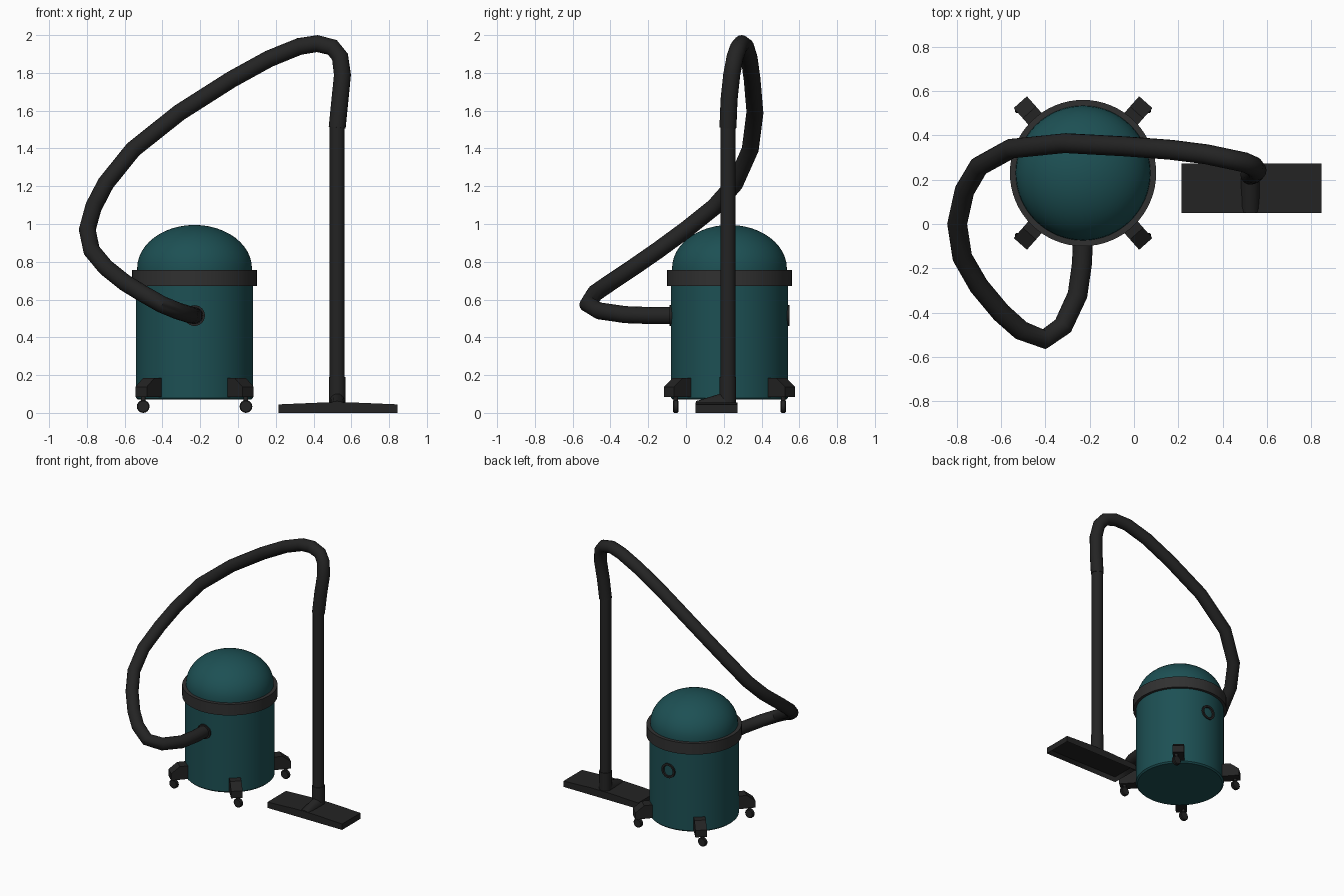
import bpy, bmesh, math
from mathutils import Vector, Matrix

if "Cube" in bpy.data.objects:
    bpy.data.objects.remove(bpy.data.objects["Cube"])

CX, CY = -0.23, 0.23          # axis of the canister
PX, PY = 0.525, 0.222         # axis of the upright pipe


def material(name, rgb):
    m = bpy.data.materials.new(name)
    m.diffuse_color = (*rgb, 1)
    m.use_nodes = True
    m.node_tree.nodes["Principled BSDF"].inputs["Base Color"].default_value = m.diffuse_color
    return m


TEAL = material("teal", (0.012, 0.08, 0.088))
BLACK = material("black", (0.017, 0.017, 0.017))
GREY = material("dark_grey", (0.03, 0.03, 0.03))


def finish(name, bm, mat, matrix=Matrix(), angle=35):
    bmesh.ops.recalc_face_normals(bm, faces=bm.faces)
    me = bpy.data.meshes.new(name)
    bm.to_mesh(me)
    bm.free()
    me.transform(matrix)
    me.materials.append(mat)
    ob = bpy.data.objects.new(name, me)
    bpy.context.collection.objects.link(ob)
    bpy.ops.object.select_all(action='DESELECT')
    ob.select_set(True)
    bpy.context.view_layer.objects.active = ob
    bpy.ops.object.shade_smooth_by_angle(angle=math.radians(angle))
    return ob


def lathe(name, profile, mat, matrix, sides=48):
    """Turn an (r, z) profile round the local z axis."""
    bm = bmesh.new()
    vs = [bm.verts.new((r, 0, z)) for r, z in profile]
    edges = [bm.edges.new(p) for p in zip(vs, vs[1:])]
    bmesh.ops.spin(bm, geom=vs + edges, axis=(0, 0, 1), cent=(0, 0, 0),
                   angle=math.tau, steps=sides)
    bmesh.ops.remove_doubles(bm, verts=bm.verts, dist=1e-5)
    return finish(name, bm, mat, matrix)


def prism(name, profile, width, mat, matrix):
    """Extrude an (x, z) outline by width, centred on local y."""
    bm = bmesh.new()
    f = bm.faces.new([bm.verts.new((x, -width / 2, z)) for x, z in profile])
    new = bmesh.ops.extrude_face_region(bm, geom=[f])["geom"]
    bmesh.ops.translate(bm, vec=(0, width, 0),
                        verts=[v for v in new if isinstance(v, bmesh.types.BMVert)])
    return finish(name, bm, mat, matrix)


def at(x, y, z=0):
    return Matrix.Translation((x, y, z))


# Canister, band and domed lid
axis = at(CX, CY)
lathe("canister_body", [(0, .07), (.30, .07), (.31, .08), (.31, .70), (0, .70)], TEAL, axis, 64)
lathe("lid_band", [(.30, .672), (.33, .672), (.33, .757), (.30, .757), (.30, .672)], GREY, axis, 64)
dome = [(.304 * math.cos(a), .765 + .23 * math.sin(a))
        for a in (math.pi / 2 * i / 12 for i in range(12))]
lathe("domed_lid", [(0, .70), (.304, .70)] + dome + [(0, .995)], TEAL, axis, 64)

# Inlet (front) and exhaust (back) port rings
ring = [(0, -.03), (.055, -.03), (.055, .008), (.04, .008), (.036, -.006), (0, -.006)]
for name, s in (("front_port", -1), ("back_port", 1)):
    lathe(name, ring, BLACK, at(CX, CY + s * .31, .515) @ Matrix.Rotation(-s * math.pi / 2, 4, 'X'), 24)

# Four feet with casters
foot = [(.27, .085), (.427, .085), (.427, .138), (.365, .185), (.27, .185)]
wheel = [(0, -.014), (.029, -.014), (.034, -.009), (.034, .009), (.029, .014), (0, .014)]
stem = [(0, .035), (.012, .035), (.012, .10), (0, .10)]
for sx, lr in ((-1, "left"), (1, "right")):
    for sy, fb in ((-1, "front"), (1, "back")):
        ang = math.atan2(sy * .749, sx * .663)
        prism(f"{fb}_{lr}_foot", foot, .08, BLACK, axis @ Matrix.Rotation(ang, 4, 'Z'))
        x, y = CX + sx * .272, CY + sy * .285
        lathe(f"{fb}_{lr}_wheel", wheel, BLACK,
              at(x, y, .034) @ Matrix.Rotation(math.pi / 2, 4, 'X'), 16)
        lathe(f"{fb}_{lr}_wheel_stem", stem, BLACK, at(x, y), 12)

# Flexible hose: straight-segment path with a round bevel
path = [(-.23, -.06, .515), (-.235, -.18, .515), (-.255, -.32, .52), (-.32, -.46, .54),
        (-.405, -.52, .575), (-.51, -.48, .635), (-.60, -.40, .69), (-.70, -.28, .77),
        (-.775, -.15, .86), (-.798, 0, .97), (-.765, .15, 1.09), (-.70, .26, 1.215),
        (-.555, .34, 1.395), (-.31, .365, 1.59), (-.035, .35, 1.765), (.165, .335, 1.875),
        (.325, .315, 1.94), (.42, .295, 1.955), (.50, .278, 1.935), (.54, .26, 1.885),
        (.553, .242, 1.79), (.54, .228, 1.66), (PX, PY, 1.51)]
cu = bpy.data.curves.new("hose", 'CURVE')
cu.dimensions = '3D'
cu.bevel_depth = .045
cu.bevel_resolution = 6
cu.use_fill_caps = True
sp = cu.splines.new('POLY')
sp.points.add(len(path) - 1)
for p, co in zip(sp.points, path):
    p.co = (*co, 1)
cu.materials.append(BLACK)
hose = bpy.data.objects.new("hose", cu)
bpy.context.collection.objects.link(hose)
bpy.ops.object.select_all(action='DESELECT')
hose.select_set(True)
bpy.context.view_layer.objects.active = hose
bpy.ops.object.convert(target='MESH')
bpy.ops.object.shade_smooth_by_angle(angle=math.radians(45))

# Upright pipe and its socket
pipe = at(PX, PY)
lathe("upright_pipe", [(0, .08), (.04, .08), (.04, 1.53), (0, 1.53)], BLACK, pipe, 24)
lathe("pipe_socket", [(0, .05), (.044, .05), (.044, .19), (0, .19)], BLACK, pipe, 24)

# Floor head: crowned slab with a recessed underside
head = prism("floor_head", [(-.315, 0), (.315, 0), (.315, .045), (.08, .055), (-.08, .055), (-.315, .045)],
             .222, BLACK, at(.53, .161))
bm = bmesh.new()
bm.from_mesh(head.data)
under = [f for f in bm.faces if f.normal.z < -.9]
bmesh.ops.inset_region(bm, faces=under, thickness=.02)
bmesh.ops.translate(bm, vec=(0, 0, .03), verts=under[0].verts)
bm.to_mesh(head.data)
bm.free()

# Sloping neck between floor head and socket
bm = bmesh.new()
rings = []
for y, w, top in ((.052, .042, .062), (.235, .044, .118)):
    rings.append([bm.verts.new((PX + w * math.cos(a), y, .04 + (top - .04) * math.sin(a)))
                  for a in (math.pi * i / 12 for i in range(13))])
n = len(rings[0])
for i in range(n):
    j = (i + 1) % n
    bm.faces.new((rings[0][i], rings[0][j], rings[1][j], rings[1][i]))
for r in rings:
    bm.faces.new(r)
finish("head_neck", bm, BLACK)
